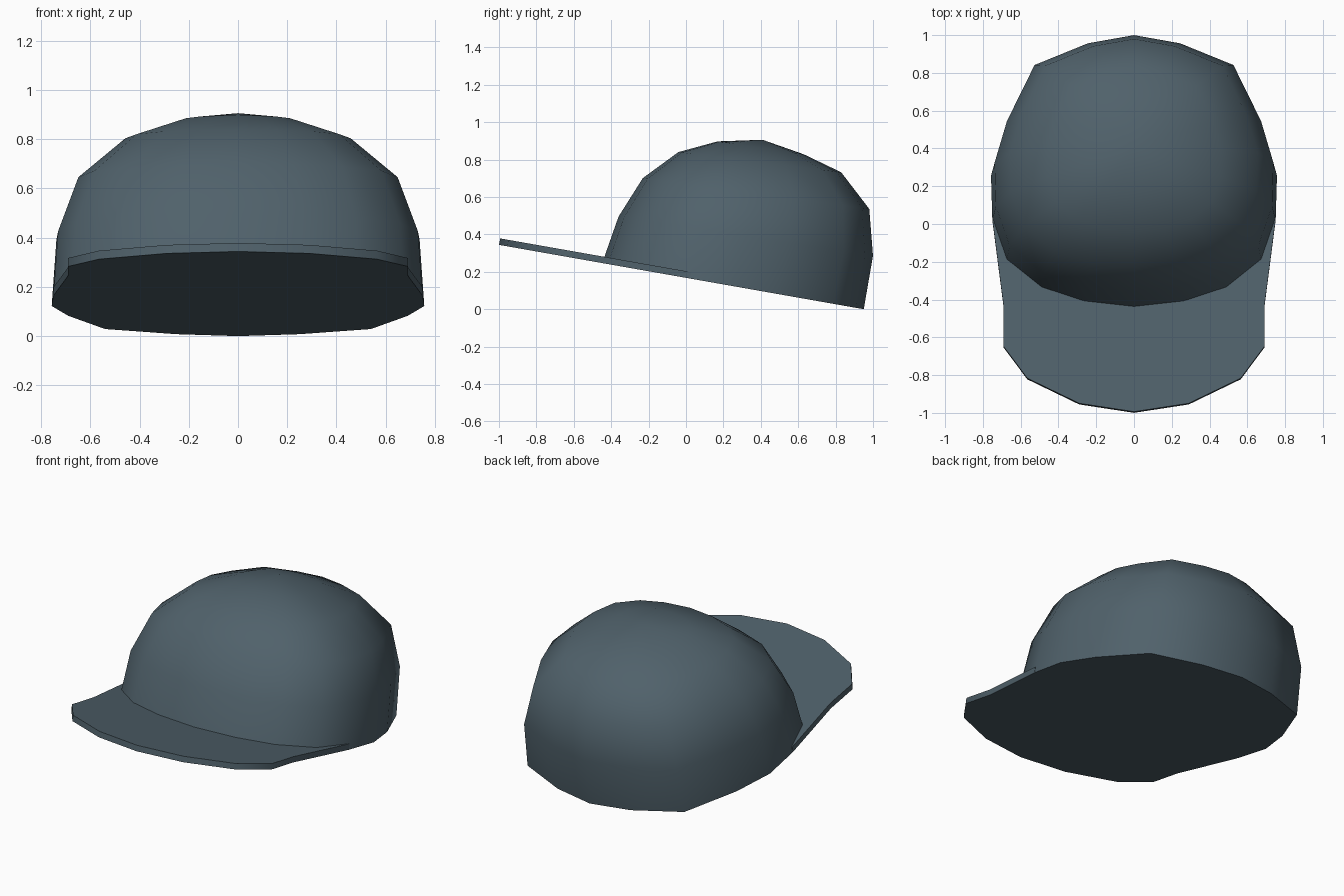
import bpy, bmesh, math
from mathutils import Matrix

if "Cube" in bpy.data.objects:
    bpy.data.objects.remove(bpy.data.objects["Cube"])

# The cap is modelled flat, then tipped so the brim points up
TILT = Matrix.Translation((0, 0, 0.1676)) @ Matrix.Rotation(math.radians(-10), 4, 'X')

cloth = bpy.data.materials.new("slate blue cloth")
cloth.diffuse_color = (0.080, 0.120, 0.146, 1)
cloth.use_nodes = True
cloth.node_tree.nodes["Principled BSDF"].inputs["Base Color"].default_value = cloth.diffuse_color

# Right half of the crown's base outline, back to front (x, y)
BASE = [(0, .965), (.25, .92), (.54, .80), (.69, .49), (.757, .26), (.75, .02),
        (.675, -.2), (.49, -.35), (.265, -.425), (0, -.455)]
BACK, FRONT = BASE[0][1], BASE[-1][1]

# Crown rings: width scale, front y, front height, back y, back height
RINGS = [(1, -.455, 0, .965, 0),
         (.975, -.412, .26, .964, .29),
         (.865, -.32, .485, .901, .533),
         (.61, -.157, .655, .719, .70),
         (.315, .04, .748, .505, .76)]
POLE = (0, .275, .798)


def mirrored(half):
    """Close a half outline whose ends lie on x = 0."""
    return half + [(-x, y) for x, y in half[-2:0:-1]]


def finish(bm, name, angle):
    bmesh.ops.recalc_face_normals(bm, faces=bm.faces)
    bmesh.ops.transform(bm, matrix=TILT, verts=bm.verts)
    mesh = bpy.data.meshes.new(name)
    bm.to_mesh(mesh)
    bm.free()
    mesh.materials.append(cloth)
    obj = bpy.data.objects.new(name, mesh)
    bpy.context.collection.objects.link(obj)
    bpy.ops.object.select_all(action='DESELECT')
    obj.select_set(True)
    bpy.context.view_layer.objects.active = obj
    bpy.ops.object.shade_smooth_by_angle(angle=math.radians(angle))
    return obj


# Crown: stacked rings closed by a pole and a flat underside
bm = bmesh.new()
outline = mirrored(BASE)
n = len(outline)
rings = []
for width, fy, fz, by, bz in RINGS:
    ring = []
    for x, y in outline:
        t = (y - FRONT) / (BACK - FRONT)
        ring.append(bm.verts.new((x * width, fy + t * (by - fy), fz + t * (bz - fz))))
    rings.append(ring)
for low, high in zip(rings, rings[1:]):
    for i in range(n):
        j = (i + 1) % n
        bm.faces.new((low[i], low[j], high[j], high[i]))
pole = bm.verts.new(POLE)
for i in range(n):
    bm.faces.new((rings[-1][i], rings[-1][(i + 1) % n], pole))
bm.faces.new(rings[0])
finish(bm, "crown", 55)

# Brim: flat plate whose rear edge tucks just inside the crown
bm = bmesh.new()
outer = [(.75, .02), (.69, -.45), (.69, -.665), (.565, -.835), (.29, -.97), (0, -1.015)]
inner = [(x * .97, y * .97) for x, y in BASE[5:]]
front_edge = outer + [(-x, y) for x, y in outer[-2::-1]]
rear_edge = [(-x, y) for x, y in inner] + [(x, y) for x, y in inner[-2::-1]]
plate = bm.faces.new([bm.verts.new((x, y, 0)) for x, y in front_edge + rear_edge])
top = bmesh.ops.extrude_face_region(bm, geom=[plate], use_keep_orig=True)
bmesh.ops.translate(bm, vec=(0, 0, .035),
                    verts=[v for v in top["geom"] if isinstance(v, bmesh.types.BMVert)])
finish(bm, "brim", 40)
